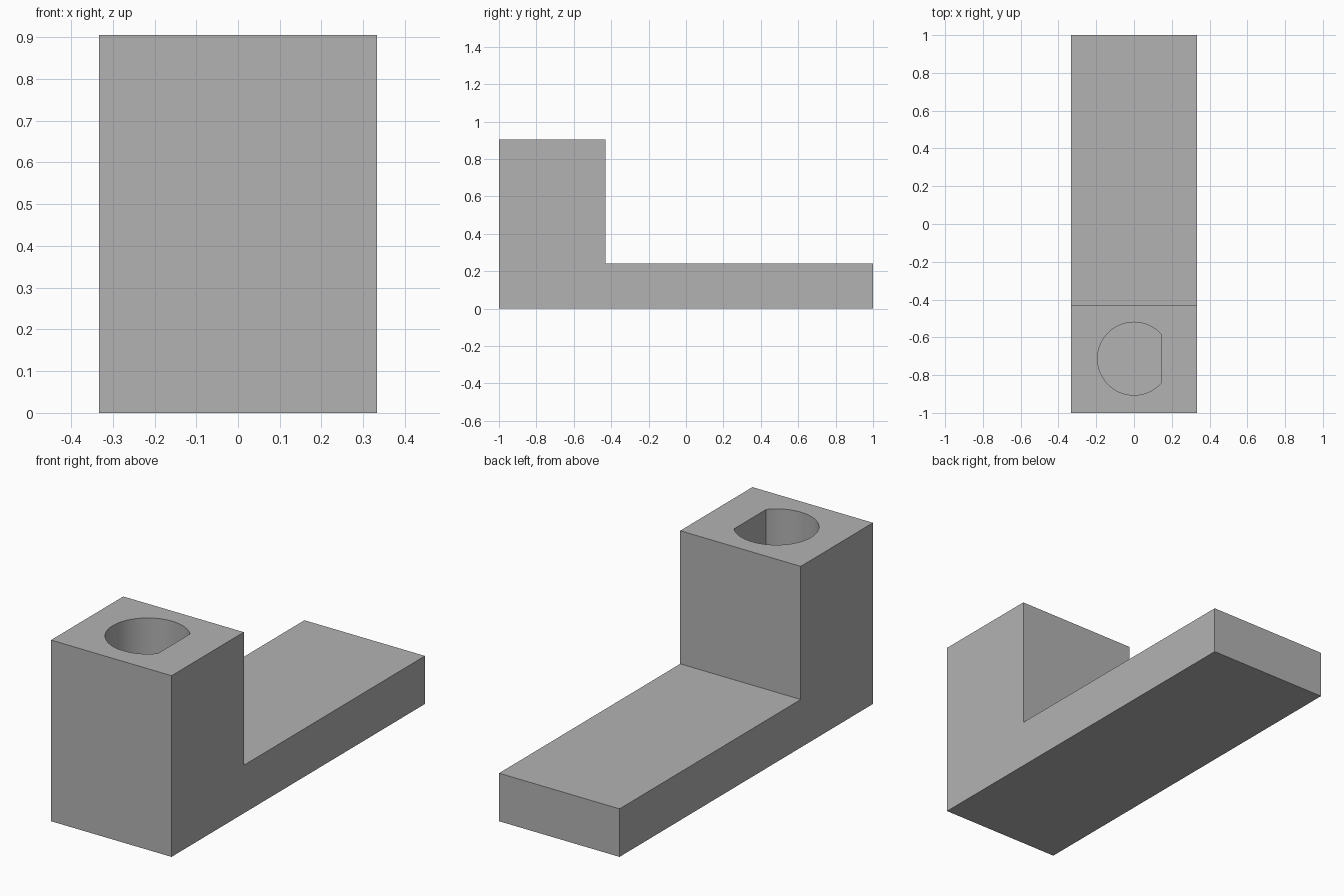
import bpy
import bmesh
from math import acos, cos, sin, pi

if "Cube" in bpy.data.objects:
    bpy.data.objects.remove(bpy.data.objects["Cube"], do_unlink=True)

grey = bpy.data.materials.new("plain grey")
grey.use_nodes = True
colour = (0.45, 0.45, 0.45, 1)
grey.diffuse_color = colour
grey.node_tree.nodes["Principled BSDF"].inputs["Base Color"].default_value = colour


def extrude_profile(name, points, offset):
    """Make a solid by extruding a closed flat profile along offset."""
    bm = bmesh.new()
    face = bm.faces.new([bm.verts.new(p) for p in points])
    extruded = bmesh.ops.extrude_face_region(bm, geom=[face])["geom"]
    moved = [v for v in extruded if isinstance(v, bmesh.types.BMVert)]
    bmesh.ops.translate(bm, verts=moved, vec=offset)
    bmesh.ops.recalc_face_normals(bm, faces=bm.faces)
    mesh = bpy.data.meshes.new(name)
    bm.to_mesh(mesh)
    bm.free()
    mesh.materials.append(grey)
    obj = bpy.data.objects.new(name, mesh)
    bpy.context.collection.objects.link(obj)
    return obj


# L-shaped body: tall block at the front, long flat arm to the back
half_width, height, arm_height, step_y = 0.333, 0.905, 0.24, -0.43
side = [(-1, 0), (1, 0), (1, arm_height), (step_y, arm_height),
        (step_y, height), (-1, height)]
body = extrude_profile("lever_body", [(-half_width, y, z) for y, z in side],
                       (2 * half_width, 0, 0))

# D-shaped blind socket in the top of the block
radius, flat_x, centre_y, segments = 0.193, 0.145, -0.713, 64
start = acos(flat_x / radius)
angles = [start + (2 * pi - 2 * start) * i / segments for i in range(segments + 1)]
cutter = extrude_profile(
    "socket_cutter",
    [(radius * cos(a), centre_y + radius * sin(a), arm_height) for a in angles],
    (0, 0, height))
cutter.hide_render = True

cut = body.modifiers.new("socket", "BOOLEAN")
cut.operation = "DIFFERENCE"
cut.solver = "EXACT"
cut.object = cutter

# Apply the cut and smooth only the round socket wall
bpy.context.view_layer.objects.active = body
body.select_set(True)
bpy.ops.object.modifier_apply(modifier=cut.name)
bpy.data.objects.remove(cutter, do_unlink=True)
bpy.ops.object.shade_smooth_by_angle(angle=pi / 6)
